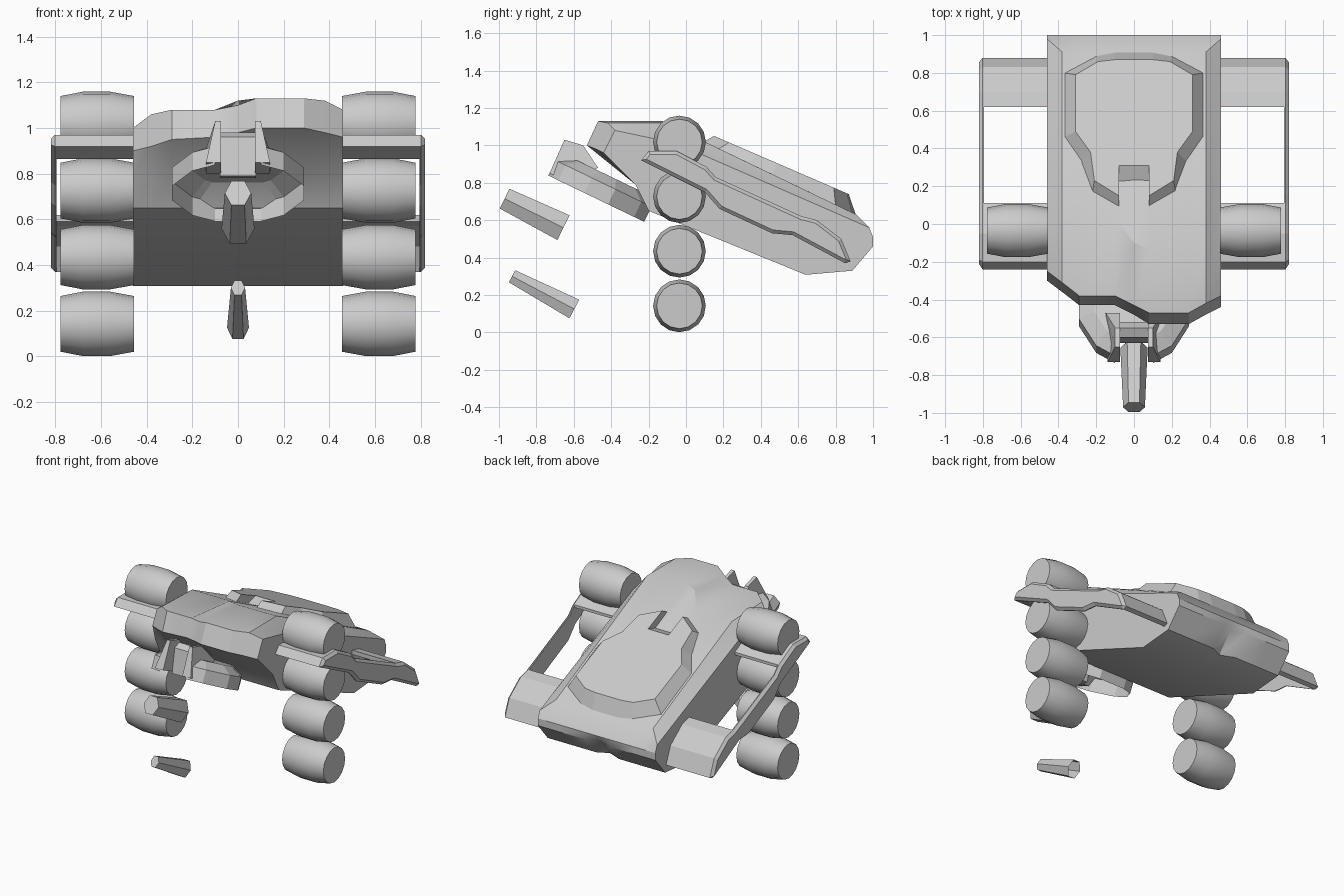
import bpy, bmesh, math
from mathutils import Vector

cube = bpy.data.objects.get("Cube")
if cube:
    bpy.data.objects.remove(cube, do_unlink=True)

grey = bpy.data.materials.new("plain_grey")
grey.use_nodes = True
grey.diffuse_color = (0.6, 0.6, 0.6, 1)
grey.node_tree.nodes["Principled BSDF"].inputs["Base Color"].default_value = (0.6, 0.6, 0.6, 1)


def loft(name, loops, start=True, end=True, seam=True, smooth=None, chamfer=0):
    """Skin a row of loops; optional end caps, closing seam and chamfered end."""
    bm = bmesh.new()
    rows = [[bm.verts.new(p) for p in loop] for loop in loops]
    n = len(rows[0])
    for a, b in zip(rows, rows[1:]):
        for i in range(n if seam else n - 1):
            j = (i + 1) % n
            bm.faces.new((a[i], a[j], b[j], b[i]))
    if start:
        bm.faces.new(rows[0])
    if end:
        cap = bm.faces.new(rows[-1])
    bmesh.ops.recalc_face_normals(bm, faces=bm.faces)
    if chamfer:
        bmesh.ops.inset_region(bm, faces=[cap], thickness=chamfer, depth=chamfer,
                               use_even_offset=True)
    mesh = bpy.data.meshes.new(name)
    bm.to_mesh(mesh)
    bm.free()
    obj = bpy.data.objects.new(name, mesh)
    bpy.context.collection.objects.link(obj)
    mesh.materials.append(grey)
    if smooth:
        bpy.ops.object.select_all(action="DESELECT")
        obj.select_set(True)
        bpy.context.view_layer.objects.active = obj
        bpy.ops.object.shade_smooth_by_angle(angle=math.radians(smooth))


def extrude(name, profile, x0, x1, chamfer=0):
    """Extrude a side profile of (y, z) points across x."""
    loft(name, [[(x, y, z) for y, z in profile] for x in (x0, x1)], chamfer=chamfer)


# Hull: side sections across the width; the front is raised on the left half
# x, lower front y and z, upper front y and z, crease y and z, edge drop, rear groove
sections = [
    (-0.46, -0.30, 0.90, -0.25, 1.00, 0.03, 0.97, 0.07, 0),
    (-0.38, -0.36, 0.92, -0.31, 1.06, 0.03, 1.05, 0, 0),
    (-0.29, -0.43, 0.95, -0.38, 1.08, 0.03, 1.05, 0, 0),
    (-0.10, -0.43, 0.96, -0.38, 1.08, 0.03, 1.05, 0, 0),
    (0.00, -0.48, 0.98, -0.43, 1.10, -0.10, 1.12, 0, 0.04),
    (0.08, -0.53, 1.00, -0.47, 1.13, -0.13, 1.13, 0, 0),
    (0.29, -0.53, 1.00, -0.47, 1.13, -0.13, 1.13, 0, 0),
    (0.38, -0.48, 0.98, -0.42, 1.12, -0.11, 1.12, 0, 0),
    (0.46, -0.44, 0.96, -0.38, 1.08, -0.05, 1.01, 0.07, 0),
]
hull = []
for x, ly, lz, uy, uz, cy, cz, drop, groove in sections:
    side = [(ly, lz), (uy, uz), (cy, cz), (0.91 + drop, 0.63 - drop),
            (1.0, 0.51), (1.0 - groove, 0.46), (0.89 - groove, 0.33),
            (0.64, 0.308), (-0.2, 0.65), (-0.27, 0.79)]
    hull.append([(x, y, z) for y, z in side])
loft("hull", hull, smooth=29)

# Raised roof plate with a notch at its front
base = [(0.08, 0.22), (0.08, 0.09), (0.22, 0.17), (0.28, 0.33), (0.37, 0.46),
        (0.37, 0.8), (0.2, 0.89), (0.1, 0.91)]
top = [(0.08, 0.31), (0.08, 0.15), (0.21, 0.23), (0.23, 0.38), (0.31, 0.49),
       (0.31, 0.79), (0.19, 0.86), (0.1, 0.87)]


def mirrored(half, z_at):
    full = half + [(-x, y) for x, y in reversed(half)]
    return [(x, y, z_at(y)) for x, y in full]


loft("roof_plate", [mirrored(base, lambda y: 1.06 - 0.48 * y),
                    mirrored(top, lambda y: 1.115 - 0.432 * y)])

# Side frames: front and rear plates joined by a chamfered outer rail
front_top = [(-0.24, 0.92), (-0.2, 0.97), (-0.05, 0.97), (0.11, 0.885)]
rear_top = [(0.62, 0.62), (0.7, 0.6), (0.83, 0.5), (0.88, 0.38), (0.85, 0.37)]
front_plate = front_top + [(0.11, 0.865), (-0.13, 0.865)]
rear_plate = rear_top + [(0.8, 0.48), (0.68, 0.57), (0.62, 0.59)]
rail = (front_top + [(0.16, 0.83)] + rear_top +
        [(0.57, 0.52), (0.46, 0.53), (0.18, 0.66), (0.1, 0.75)])
for s, tag in ((1, "left"), (-1, "right")):
    extrude("front_plate_" + tag, front_plate, s * 0.455, s * 0.8)
    extrude("rear_plate_" + tag, rear_plate, s * 0.455, s * 0.8)
    extrude("rail_" + tag, rail, s * 0.795, s * 0.802, chamfer=0.018)

# Barrel wheels stacked in a column on each side
sides = 16
for s, tag in ((1, "left"), (-1, "right")):
    for k in range(4):
        loops = []
        for x, r in ((0.455, 0.122), (0.56, 0.141), (0.68, 0.141), (0.778, 0.122)):
            loops.append([(s * x, -0.035 + r * math.cos(math.tau * i / sides),
                           0.142 + 0.292 * k + r * math.sin(math.tau * i / sides))
                          for i in range(sides)])
        loft("wheel_%s_%d" % (tag, k + 1), loops, smooth=24)

# Tilted turret shell, open underneath and split at the front for the gun
along = Vector((0, 0.9, -0.434))
normal = Vector((0, 0.434, 0.9))
centre = Vector((0, -0.48, 0.715))
quarter = [(0.1, -0.285), (0.2, -0.225), (0.29, -0.07)]
right_half = quarter + [(x, -u) for x, u in reversed(quarter)]
plan = right_half + [(-x, u) for x, u in reversed(right_half)]
shell = [[centre + Vector((x * k, 0, 0)) + along * u * k + normal * h for x, u in plan]
         for h, k in ((0, 1), (0.09, 1), (0.14, 0.72))]
loft("turret_shell", shell, start=False, seam=False)

# Gun mount: a sloped centre plate between two flared cheeks
extrude("gun_mount", [(-0.63, 0.79), (-0.6, 0.96), (-0.55, 0.98), (-0.52, 0.92),
                      (-0.56, 0.78)], -0.078, 0.078)
cheek = [(-0.73, 0.85), (-0.65, 1.03), (-0.55, 1.0), (-0.47, 0.88), (-0.62, 0.8)]
flare = (0.14, 0.1, 0.1, 0.15, 0.14)
for s, tag in ((1, "left"), (-1, "right")):
    loft("mount_cheek_" + tag, [[(s * 0.075, y, z) for y, z in cheek],
                                [(s * x, y, z) for x, (y, z) in zip(flare, cheek)]])


# Tapered six-sided barrels, open at the rear
def barrel(name, tip, tail, r0, r1, squash):
    tip, tail = Vector((0, *tip)), Vector((0, *tail))
    up = Vector((1, 0, 0)).cross((tail - tip).normalized())
    loops = []
    for p, r in ((tip, r0), (tail, r1)):
        loops.append([p + Vector((squash * r * math.sin(a), 0, 0)) + up * r * math.cos(a)
                      for a in (math.tau * (i + 0.5) / 6 for i in range(6))])
    loft(name, loops, end=False)


barrel("upper_barrel", (-0.97, 0.715), (-0.655, 0.56), 0.068, 0.085, 0.85)
barrel("lower_barrel", (-0.93, 0.3), (-0.597, 0.125), 0.042, 0.065, 0.74)
